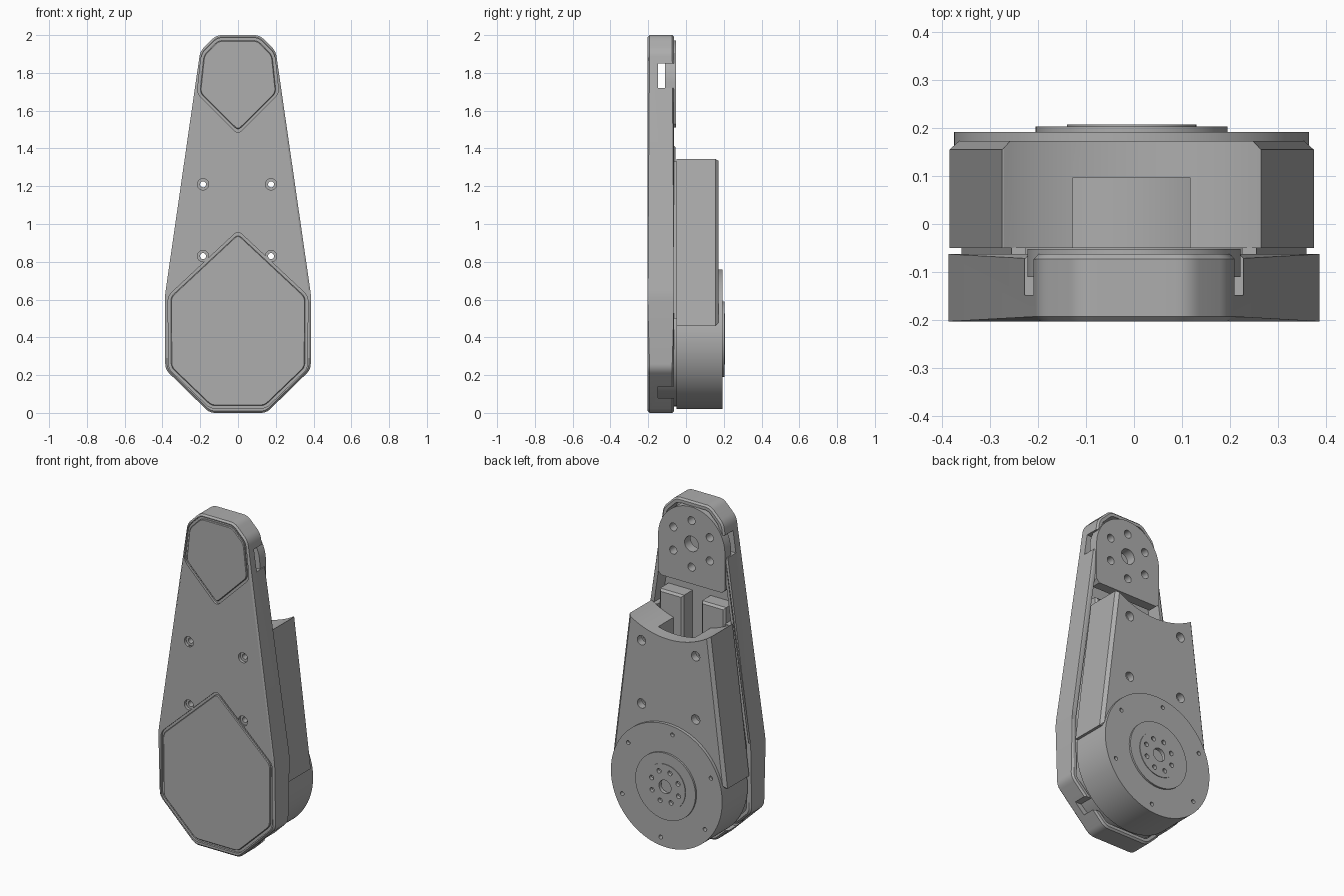
import bpy, bmesh, math
from mathutils import Matrix, Vector

if "Cube" in bpy.data.objects:
    bpy.data.objects.remove(bpy.data.objects["Cube"])

grey = bpy.data.materials.new("plain_grey")
grey.use_nodes = True
colour = (0.42, 0.42, 0.42, 1)
grey.diffuse_color = colour
grey.node_tree.nodes["Principled BSDF"].inputs["Base Color"].default_value = colour


def finish(name, bm):
    bmesh.ops.recalc_face_normals(bm, faces=bm.faces)
    mesh = bpy.data.meshes.new(name)
    bm.to_mesh(mesh)
    bm.free()
    mesh.materials.append(grey)
    obj = bpy.data.objects.new(name, mesh)
    bpy.context.collection.objects.link(obj)
    return obj


def mirrored(half):
    """Closed outline from its right half, listed bottom to top."""
    return half + [(-x, z) for x, z in reversed(half) if x > 0]


def inset(pts, d):
    """Shrink a convex counter-clockwise outline by d."""
    out = []
    for i, p in enumerate(pts):
        p, a, b = Vector(p), Vector(pts[i - 1]), Vector(pts[(i + 1) % len(pts)])
        n1 = (p - a).orthogonal().normalized()
        n2 = (b - p).orthogonal().normalized()
        out.append(tuple(p + (n1 + n2) * d / (1 + n1.dot(n2))))
    return out


def rounded(pts, r, steps=6):
    """Replace each corner with a short curve."""
    out = []
    for i, p in enumerate(pts):
        p, a, b = Vector(p), Vector(pts[i - 1]), Vector(pts[(i + 1) % len(pts)])
        s, e = p + (a - p).normalized() * r, p + (b - p).normalized() * r
        for k in range(steps + 1):
            t = k / steps
            out.append(tuple(s * (1 - t) ** 2 + p * 2 * t * (1 - t) + e * t * t))
    return out


def prism(name, pts, y0, y1, bevel=0, rule=None):
    """Extrude an x-z outline from y0 to y1, chamfering edges chosen by rule."""
    bm = bmesh.new()
    face = bm.faces.new([bm.verts.new((x, y0, z)) for x, z in pts])
    ext = bmesh.ops.extrude_face_region(bm, geom=[face])["geom"]
    for v in ext:
        if isinstance(v, bmesh.types.BMVert):
            v.co.y = y1
    if bevel:
        edges = [e for e in bm.edges if abs(e.verts[0].co.y - e.verts[1].co.y) < 1e-5
                 and (rule is None or rule((e.verts[0].co + e.verts[1].co) / 2))]
        bmesh.ops.bevel(bm, geom=edges, offset=bevel, segments=1, profile=0.5, affect="EDGES")
    return finish(name, bm)


def disc(name, x, z, r, y0, y1, sides=96):
    pts = [(x + r * math.cos(k * math.tau / sides), z + r * math.sin(k * math.tau / sides))
           for k in range(sides)]
    return prism(name, pts, y0, y1)


def box(name, x0, x1, y0, y1, z0, z1, bevel=0):
    return prism(name, [(x0, z0), (x1, z0), (x1, z1), (x0, z1)], y0, y1, bevel)


def cut(obj, *cutters):
    for c in cutters:
        mod = obj.modifiers.new("cut", "BOOLEAN")
        mod.operation = "DIFFERENCE"
        mod.solver = "EXACT"
        mod.object = c
        bpy.context.view_layer.objects.active = obj
        bpy.ops.object.modifier_apply(modifier=mod.name)
        bpy.data.objects.remove(c)


def ring(cx, cz, radius, count, start, hole, y0, y1):
    """Cutters for a circle of small holes."""
    for k in range(count):
        a = math.radians(start) + k * math.tau / count
        yield disc("hole", cx + radius * math.cos(a), cz + radius * math.sin(a), hole, y0, y1, 20)


OFF = -0.005
MOTOR_Z, JOINT_Z = 0.39, 1.75
screws = [(OFF + sx * 0.18, z) for sx in (-1, 1) for z in (0.83, 1.21)]

# Front cover: hollow tapered shell, open at the back
outline = mirrored([(0.15, 0), (0.385, 0.23), (0.387, 0.62), (0.2, 1.915), (0.115, 2)])
cover = prism("front_cover", rounded(outline, 0.03), -0.203, -0.063, 0.01)
cut(cover, prism("pocket", rounded(inset(outline, 0.028), 0.02), -0.15, 0))

# Rim slots beside the joint and at the lower corners
cut(cover, box("slot", -0.5, 0.5, -0.148, 0, 1.72, 1.85),
    box("slot", -0.5, 0.5, -0.148, 0, 0.08, 0.14))

# Inset front panels, each with a groove around it
panels = {
    "upper_panel": mirrored([(0, 1.475), (0.216, 1.69), (0.194, 1.9), (0.11, 1.985)]),
    "lower_panel": mirrored([(0.147, 0.024), (0.368, 0.236), (0.37, 0.62), (0, 0.965)]),
}
for name, pts in panels.items():
    cut(cover, prism("groove", rounded(pts, 0.03), -0.3, -0.19))
    prism(name, rounded(inset(pts, 0.014), 0.025), -0.203, -0.188, 0.004)

# Ribs on the inside of the cover
ribs = [box("inner_rib", *sorted((s * 0.06, s * 0.22)), -0.16, -0.056, 0.78, 1.42, 0.012)
        for s in (-1, 1)]

# Rear housing: tapered block with channel and concave top
housing = prism("rear_housing", [(-0.38, 0.46), (0.38, 0.46), (0.27, 1.343), (-0.27, 1.343)],
                -0.05, 0.173, 0.018, lambda c: c.y > 0.1 and c.z < 1.3)
cut(housing, disc("concave", 0, JOINT_Z, 0.487, -0.3, 0.4),
    box("channel", -0.122, 0.122, -0.2, 0.097, 0.7, 1.6))
housing.location.x = OFF
# Narrow spacer wall between cover and housing
for s in (-1, 1):
    prism("spacer_wall", [(s * 0.33, 0.5), (s * 0.36, 0.5), (s * 0.255, 1.33), (s * 0.225, 1.33)],
          -0.15, -0.049)

# Screw holes through cover, ribs and housing, with counterbores at both ends
bpy.context.view_layer.update()
for x, z in screws:
    for part in [cover, housing] + ribs:
        cut(part, disc("bore", x, z, 0.016, -0.4, 0.4, 24))
    cut(cover, disc("counterbore", x, z, 0.03, -0.4, -0.185, 32))
    cut(housing, disc("counterbore", x, z, 0.028, 0.13, 0.4, 32))

# Motor: drum, hidden base and output hub
drum = disc("motor_drum", OFF, MOTOR_Z, 0.37, -0.05, 0.192, 128)
cut(drum, *ring(OFF, MOTOR_Z, 0.32, 6, 37, 0.012, 0.16, 0.3))
disc("motor_base", OFF, MOTOR_Z, 0.355, -0.152, -0.049, 128)
hub = disc("output_hub", OFF, MOTOR_Z, 0.2, 0.18, 0.203)
face = disc("hub_face", OFF, MOTOR_Z, 0.135, 0.185, 0.207)
cut(drum, disc("bore", OFF, MOTOR_Z, 0.135, 0.16, 0.4, 64))
cut(hub, disc("bore", OFF, MOTOR_Z, 0.134, 0, 0.4, 64))
cut(face, disc("bore", OFF, MOTOR_Z, 0.04, 0, 0.4, 32),
    *ring(OFF, MOTOR_Z, 0.095, 8, 20, 0.014, 0, 0.4))

# Upper joint bracket: round-topped plate with bolt circle
R = 0.222
arc = [(R * math.cos(k * math.pi / 48), JOINT_Z + R * math.sin(k * math.pi / 48)) for k in range(49)]
bracket = prism("joint_bracket", [(-R, 1.53), (-R + 0.02, 1.51), (R - 0.02, 1.51), (R, 1.53)] + arc,
                -0.11, -0.052)
cut(bracket, disc("bore", 0, JOINT_Z, 0.046, -0.3, 0.1, 40),
    *ring(0, JOINT_Z, 0.14, 6, 90, 0.024, -0.3, 0.1))

# Smooth curved walls while keeping edges crisp
bpy.ops.object.select_all(action="DESELECT")
for obj in bpy.context.scene.objects:
    if obj.type == "MESH":
        obj.select_set(True)
        bpy.context.view_layer.objects.active = obj
bpy.ops.object.shade_smooth_by_angle(angle=math.radians(25))
